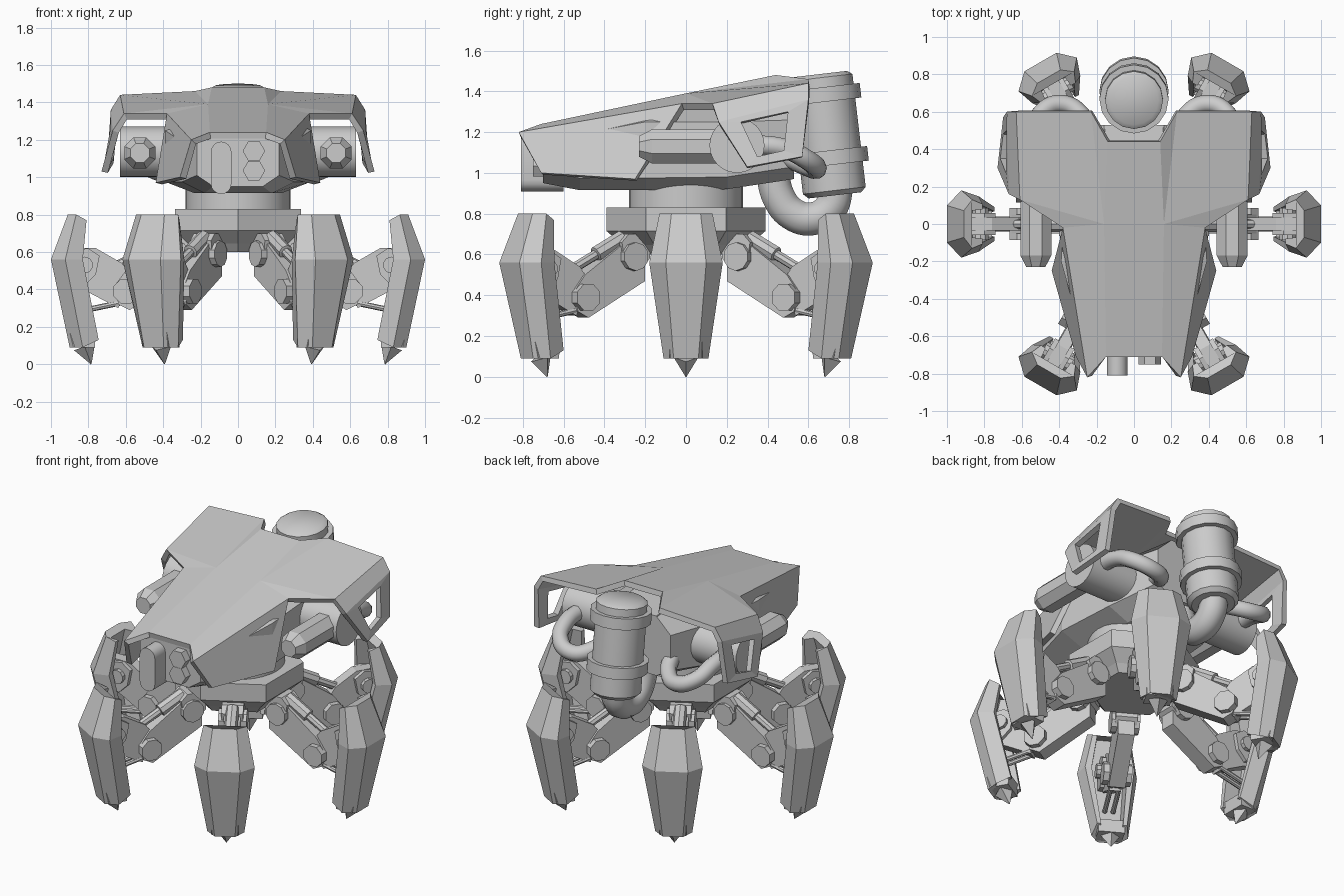
import bpy, bmesh, math
from mathutils import Vector, Matrix

if "Cube" in bpy.data.objects:
    bpy.data.objects.remove(bpy.data.objects["Cube"])

grey = bpy.data.materials.new("grey metal")
grey.diffuse_color = (0.6, 0.6, 0.6, 1)
grey.use_nodes = True
grey.node_tree.nodes["Principled BSDF"].inputs["Base Color"].default_value = grey.diffuse_color


def make(name, verts, faces, smooth=False):
    me = bpy.data.meshes.new(name)
    me.from_pydata([tuple(v) for v in verts], [], faces)
    bm = bmesh.new()
    bm.from_mesh(me)
    bmesh.ops.recalc_face_normals(bm, faces=bm.faces)
    bm.to_mesh(me)
    bm.free()
    me.materials.append(grey)
    ob = bpy.data.objects.new(name, me)
    bpy.context.collection.objects.link(ob)
    if smooth:
        bpy.ops.object.select_all(action='DESELECT')
        ob.select_set(True)
        bpy.context.view_layer.objects.active = ob
        bpy.ops.object.shade_smooth_by_angle(angle=math.radians(40))
    return ob


def loft(name, rings, smooth=False):
    n, m = len(rings[0]), len(rings)
    verts = [v for r in rings for v in r]
    faces = [(i * n + j, i * n + (j + 1) % n, (i + 1) * n + (j + 1) % n, (i + 1) * n + j)
             for i in range(m - 1) for j in range(n)]
    faces += [tuple(range(n)), tuple(range((m - 1) * n, m * n))]
    return make(name, verts, faces, smooth)


def lathe(name, p0, p1, profile, n=16, smooth=True, turn=0.0):
    """Profile of (distance along axis 0..1, radius) spun round the line p0-p1."""
    p0, p1 = Vector(p0), Vector(p1)
    q = (p1 - p0).to_track_quat('Z', 'Y')
    rings = []
    for f, r in profile:
        c = p0.lerp(p1, f)
        rings.append([c + q @ Vector((r * math.cos(a), r * math.sin(a), 0))
                      for a in (turn + math.tau * k / n for k in range(n))])
    return loft(name, rings, smooth)


def rod(name, p0, p1, r, n=12, smooth=True, turn=0.0):
    return lathe(name, p0, p1, [(0, r), (1, r)], n, smooth, turn)


def slab(name, profile, w):
    """Profile in x and z, given the width 2w across y."""
    return loft(name, [[(x, s * w, z) for x, z in profile] for s in (-1, 1)])


def pipe(name, pts, r):
    cu = bpy.data.curves.new(name, 'CURVE')
    cu.dimensions = '3D'
    cu.bevel_depth, cu.bevel_resolution, cu.resolution_u = r, 3, 6
    cu.use_fill_caps = True
    sp = cu.splines.new('BEZIER')
    sp.bezier_points.add(len(pts) - 1)
    for b, p in zip(sp.bezier_points, pts):
        b.co = p
        b.handle_left_type = b.handle_right_type = 'AUTO'
    tmp = bpy.data.objects.new(name + "_path", cu)
    bpy.context.collection.objects.link(tmp)
    me = bpy.data.meshes.new_from_object(tmp.evaluated_get(bpy.context.evaluated_depsgraph_get()))
    bpy.data.objects.remove(tmp)
    me.materials.clear()
    me.materials.append(grey)
    me.shade_smooth()
    bpy.context.collection.objects.link(bpy.data.objects.new(name, me))


def six(part):
    """Repeat a leg part round the body."""
    for k in range(1, 6):
        twin = part.copy()
        twin.name = part.name + "_" + str(k + 1)
        twin.matrix_world = Matrix.Rotation(k * math.pi / 3, 4, 'Z')
        bpy.context.collection.objects.link(twin)


# ---- Shin armour: hollow channel section, widest at mid height
def shin_ring(z, rise, outer, w, depth):
    half = [(outer, w * .55, z), (outer - depth * .45, w, z), (outer - depth, w * .82, z + rise),
            (outer - depth, w * .6, z + rise), (outer - depth * .4, w * .55, z + rise)]
    return half + [(x, -y, h) for x, y, h in reversed(half)]


six(loft("shin_armour", [shin_ring(.80, -.03, .91, .13, .10), shin_ring(.56, 0, 1, .18, .17),
                         shin_ring(.09, .04, .90, .11, .155)]))
six(slab("foot_block", [(.765, .09), (.88, .09), (.90, .17), (.76, .17)], .08))
six(lathe("foot_spike", (.82, 0, .095), (.785, 0, 0), [(0, .06), (1, .002)], 4, False))

# ---- Thigh, lower arm and their joints
six(slab("thigh", [(.26, .64), (.33, .69), (.6, .5), (.66, .42), (.64, .32), (.58, .29), (.26, .47)], .05))
six(slab("lower_arm", [(.57, .47), (.62, .54), (.76, .62), (.92, .62), (.88, .42), (.81, .39), (.64, .3)], .035))
six(slab("shin_bracket", [(.74, .58), (.8, .62), (.92, .6), (.9, .44), (.82, .42), (.76, .48)], .06))
six(slab("hip_lug", [(.24, .7), (.36, .7), (.4, .66), (.39, .6), (.3, .53), (.24, .58)], .065))
for name, x, z, r, n in (("shin_pin", .82, .53, .045, 10), ("knee_pin", .6, .39, .07, 8),
                         ("hip_pin", .33, .59, .07, 10)):
    six(rod(name, (x, -.085, z), (x, .085, z), r, n, False, math.pi / n))
six(lathe("upper_piston", (.36, 0, .68), (.66, 0, .52), [(0, .04), (.5, .04), (.51, .025), (1, .025)], 8))
for y in (-.025, .025):
    six(rod("lower_piston", (.62, y, .33), (.86, y, .28), .015, 8))

# ---- Hexagonal leg base and turret ring
lathe("leg_base", (0, 0, .60), (0, 0, .83), [(0, .27), (.2, .31), (.5, .39), (1, .39)], 6, False, math.pi / 6)
rod("turret_ring", (0, 0, .80), (0, 0, .96), .28, 32)


# ---- Hull core beneath the shell: eight-sided section along y
def core_ring(y, w, low, high, top):
    half = [(w * .6, low), (w, low + .06), (w, high), (.155, top)]
    return [(x, y, z) for x, z in half] + [(-x, y, z) for x, z in reversed(half)]


loft("hull_core", [core_ring(-.70, .22, .95, 1.19, 1.21), core_ring(-.52, .30, .915, 1.19, 1.24),
                   core_ring(-.20, .39, .915, 1.25, 1.31), core_ring(.20, .36, .92, 1.25, 1.38),
                   core_ring(.53, .26, .97, 1.26, 1.36)])

# ---- Top shell with open window panels on its wings
P = [(0, -.71, 1.24), (.15, -.71, 1.24), (.25, -.82, 1.2), (.31, -.71, 1),
     (0, 0, 1.39), (.16, 0, 1.39), (.38, -.02, 1.34), (.44, -.25, .97),
     (0, .44, 1.48), (.14, .44, 1.48), (.23, .6, 1.46), (.63, .6, 1.44), (.61, .13, 1.34)]
F = [(0, 1, 5, 4), (4, 5, 9, 8), (1, 2, 6, 5), (2, 3, 7, 6), (5, 6, 12), (5, 12, 11, 10),
     (5, 10, 9), (12, 13, 16, 11)]
panel = [(.67, .16, 1.25), (.73, .3, 1.03), (.7, .57, 1.08), (.68, .6, 1.36)]
window = [(.684, .27, 1.25), (.715, .35, 1.08), (.7, .48, 1.11), (.68, .5, 1.3)]
P += panel + window
F += [(13 + i, 13 + (i + 1) % 4, 17 + (i + 1) % 4, 17 + i) for i in range(4)]
shell = make("top_shell", P, F)
if shell.data.polygons[0].normal.z < 0:
    shell.data.flip_normals()
mirror = shell.modifiers.new("mirror", 'MIRROR')
mirror.use_clip = True
thick = shell.modifiers.new("thickness", 'SOLIDIFY')
thick.thickness, thick.offset = .035, -1

# ---- Guns, pivots and feed hoses on both sides
for s, side in ((1, "right"), (-1, "left")):
    lathe("gun_barrel_" + side, (s * .525, .25, 1.13), (s * .525, -.23, 1.13),
          [(0, .09), (.87, .09), (1, .055)], 8, False, math.pi / 8)
    rod("gun_pivot_" + side, (s * .30, .25, 1.135), (s * .63, .25, 1.135), .135, 24)
    pipe("gun_hose_" + side, [(s * .53, .3, 1.14), (s * .53, .48, 1.12), (s * .49, .6, 1.06),
                              (s * .38, .64, 1.02), (s * .28, .58, 1.04), (s * .22, .45, 1.1)], .05)

# ---- Rear tank with two bands, and the pipe into the hull
lo, hi = Vector((0, .73, .89)), Vector((0, .66, 1.485))
lathe("tank", lo, hi, [(0, .13), (.04, .155), (.97, .155), (1, .13)], 16)
for f in (.25, .77):
    rod("tank_band", lo.lerp(hi, f), lo.lerp(hi, f + .12), .185, 16)
pipe("tank_pipe", [(0, .74, .93), (0, .71, .83), (0, .62, .775), (0, .52, .8),
                   (0, .455, .88), (0, .42, 1.02)], .085)
slab("rear_block", [(-.16, 1), (.16, 1), (.16, 1.36), (-.16, 1.36)], .06).location.y = .47

# ---- Nose sensor pill and two hexagonal lamps
pill = [(-.09 + .055 * math.cos(a), c + .055 * math.sin(a))
        for c, start in ((1.135, 0), (.965, math.pi)) for a in (start + math.pi * k / 8 for k in range(9))]
loft("nose_sensor", [[(x, y, z) for x, z in pill] for y in (-.81, -.60)], True)
for z in (1.14, 1.035):
    rod("nose_lamp", (.085, -.6, z), (.085, -.75, z), .06, 6, False)
